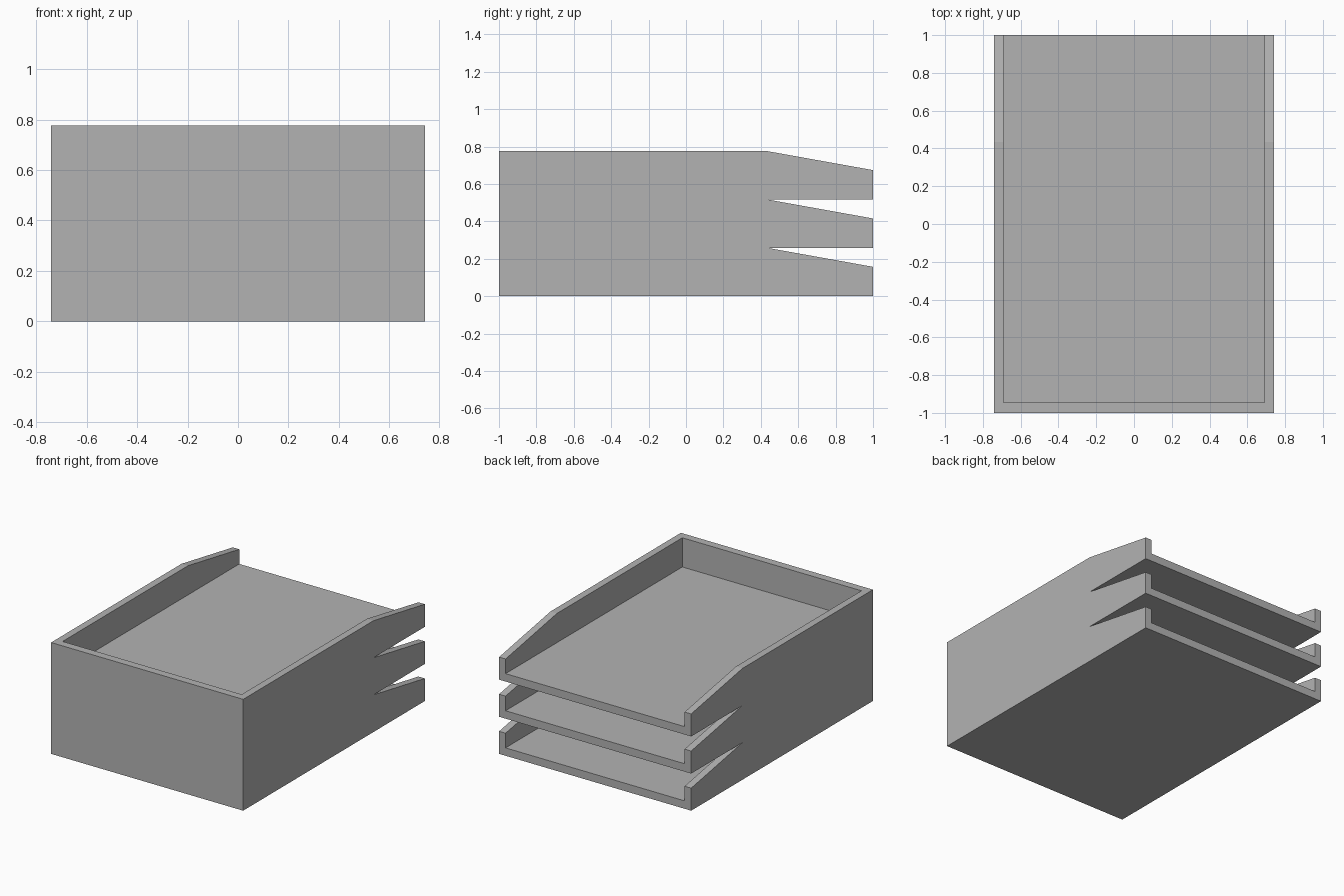
import bpy, bmesh

if "Cube" in bpy.data.objects:
    bpy.data.objects.remove(bpy.data.objects["Cube"])

W, PITCH, FLOOR = 0.74, 0.2585, 0.055      # half width, tray height, floor thickness
SIDE, FRONT = 0.05, 0.055                  # wall thicknesses
SLOPE_Y, LOW = 0.435, 0.157                # where the sides start to drop, height at the open end

grey = bpy.data.materials.new("grey plastic")
grey.diffuse_color = (0.45, 0.45, 0.45, 1)
grey.use_nodes = True
grey.node_tree.nodes["Principled BSDF"].inputs["Base Color"].default_value = grey.diffuse_color


def prism(bm, profile, x0, x1):
    """Extrude a (y, z) outline from x0 to x1."""
    face = bm.faces.new([bm.verts.new((x0, y, z)) for y, z in profile])
    ext = bmesh.ops.extrude_face_region(bm, geom=[face])["geom"]
    verts = [g for g in ext if isinstance(g, bmesh.types.BMVert)]
    bmesh.ops.translate(bm, vec=(x1 - x0, 0, 0), verts=verts)


def make_object(name, build, z):
    bm = bmesh.new()
    build(bm)
    bmesh.ops.recalc_face_normals(bm, faces=bm.faces)
    mesh = bpy.data.meshes.new(name)
    bm.to_mesh(mesh)
    bm.free()
    mesh.materials.append(grey)
    obj = bpy.data.objects.new(name, mesh)
    obj.location.z = z
    bpy.context.collection.objects.link(obj)
    return obj


# Solid tray block with sloping sides
def block(bm):
    prism(bm, [(-1, 0), (1, 0), (1, LOW), (SLOPE_Y, PITCH), (-1, PITCH)], -W, W)


# Hollow that leaves the floor, the two sides and the front wall
def hollow(bm):
    prism(bm, [(FRONT - 1, FLOOR), (1.2, FLOOR), (1.2, 0.5), (FRONT - 1, 0.5)], SIDE - W, W - SIDE)


# Three stacked letter trays
for i, level in enumerate(("bottom", "middle", "top")):
    tray = make_object(level + "_tray", block, i * PITCH)
    cutter = make_object(level + "_tray_cutter", hollow, i * PITCH)
    cutter.hide_render = True
    cutter.hide_set(True)
    cut = tray.modifiers.new("hollow", "BOOLEAN")
    cut.operation = "DIFFERENCE"
    cut.solver = "EXACT"
    cut.object = cutter
